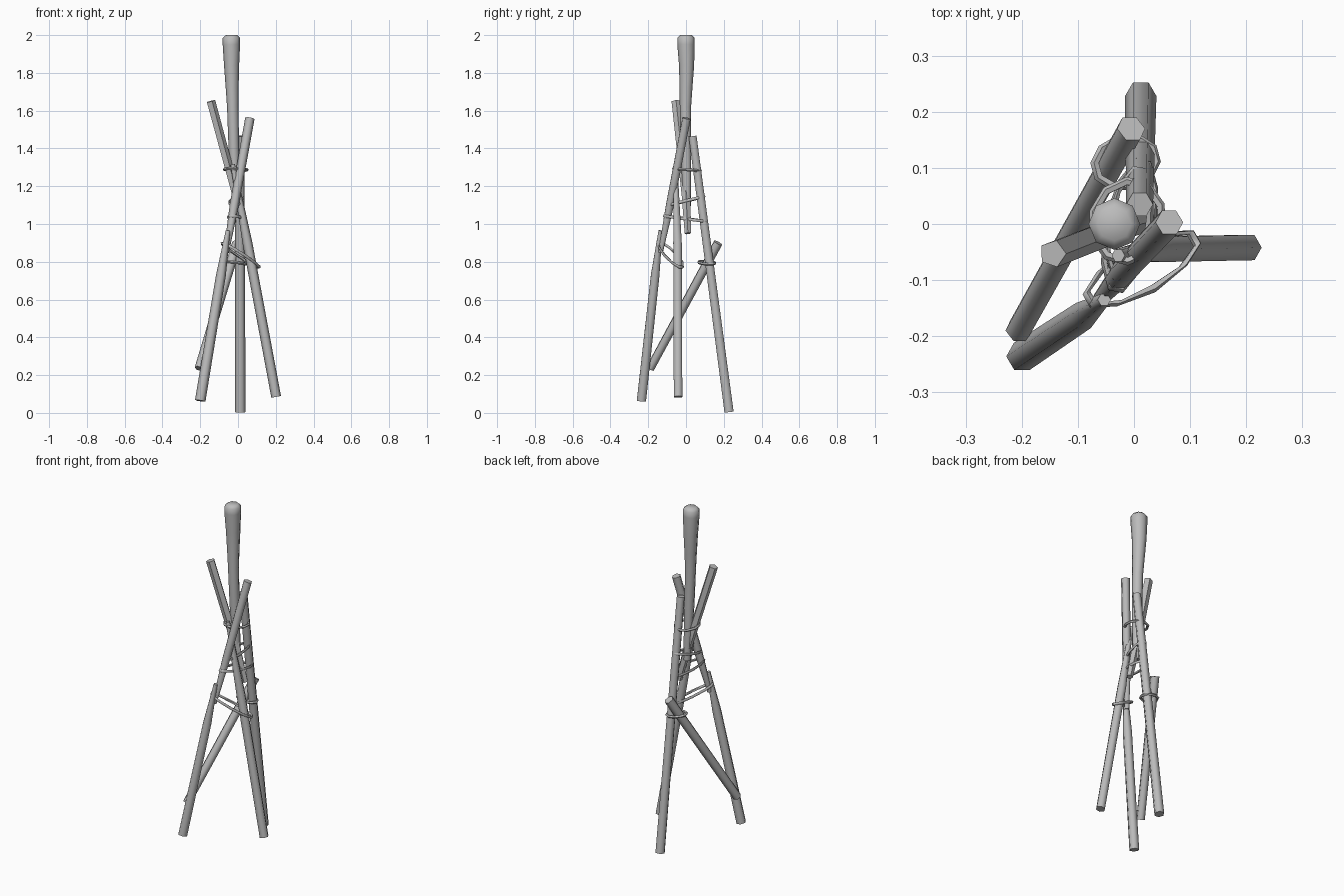
import bpy, math
from mathutils import Vector

cube = bpy.data.objects.get("Cube")
if cube:
    bpy.data.objects.remove(cube, do_unlink=True)

wood = bpy.data.materials.new("grey_wood")
wood.use_nodes = True
GREY = (0.5, 0.5, 0.5, 1)
wood.diffuse_color = GREY
wood.node_tree.nodes["Principled BSDF"].inputs["Base Color"].default_value = GREY


def finish(name, verts, faces):
    mesh = bpy.data.meshes.new(name)
    mesh.from_pydata(verts, [], faces)
    mesh.materials.append(wood)
    obj = bpy.data.objects.new(name, mesh)
    bpy.context.collection.objects.link(obj)
    bpy.ops.object.select_all(action='DESELECT')
    obj.select_set(True)
    bpy.context.view_layer.objects.active = obj
    bpy.ops.object.shade_smooth_by_angle(angle=math.radians(62))
    return obj


def pole(name, stations, sides=6, turn=0.0):
    """Faceted stick through (x, y, z, radius) stations, flat at both ends."""
    axis = (Vector(stations[-1][:3]) - Vector(stations[0][:3])).normalized()
    u = axis.cross(Vector((0, 1, 0))).normalized()
    v = axis.cross(u)
    verts = []
    for x, y, z, r in stations:
        for i in range(sides):
            a = turn + math.tau * i / sides
            verts.append(Vector((x, y, z)) + r * (u * math.cos(a) + v * math.sin(a)))
    faces = [list(range(sides))[::-1],
             list(range(len(verts) - sides, len(verts)))]
    for k in range(len(stations) - 1):
        for i in range(sides):
            j = (i + 1) % sides
            a, b = k * sides, (k + 1) * sides
            faces.append([a + i, a + j, b + j, b + i])
    return finish(name, verts, faces)


def lashing(name, centre, half_long, half_wide, heading, rise, thick=0.008):
    """Tilted oval ring of cord; rise is the height gained at the heading end."""
    c, h = Vector(centre), math.radians(heading)
    along = Vector((math.cos(h), math.sin(h), 0)) * half_long + Vector((0, 0, rise))
    across = Vector((-math.sin(h), math.cos(h), 0)) * half_wide
    n, m = 10, 5
    normal = along.cross(across).normalized()
    verts, faces = [], []
    for i in range(n):
        a = math.tau * (i + 0.5) / n
        offset = along * math.cos(a) + across * math.sin(a)
        out = offset.normalized()
        for k in range(m):
            b = math.tau * k / m
            verts.append(c + offset + thick * (out * math.cos(b) + normal * math.sin(b)))
            i2, k2 = (i + 1) % n, (k + 1) % m
            faces.append([i * m + k, i2 * m + k, i2 * m + k2, i * m + k2])
    return finish(name, verts, faces)


# Three legs, the front two tapering to thin tips
pole("back_leg", [(0.012, 0.228, 0.004, 0.028), (0.01, 0.035, 1.465, 0.024)])
pole("front_right_leg", [(-0.2, -0.236, 0.064, 0.028), (-0.09, -0.163, 0.73, 0.026),
                         (-0.053, -0.135, 0.965, 0.012)])
pole("front_left_leg", [(0.202, -0.042, 0.085, 0.026), (0.05, -0.045, 0.9, 0.026),
                        (-0.028, -0.056, 1.315, 0.012)])

# Upper sticks crossing over the lashings
pole("upper_left_stick", [(0.063, 0.003, 1.56, 0.025), (-0.02, -0.085, 1.1, 0.024),
                          (-0.062, -0.135, 0.85, 0.014)])
pole("upper_right_stick", [(-0.145, -0.053, 1.65, 0.025), (-0.01, 0.0, 1.15, 0.024),
                           (0.04, 0.01, 0.95, 0.018)], sides=5)

# Diagonal brace
pole("diagonal_brace", [(-0.206, -0.19, 0.235, 0.024), (-0.005, 0.17, 0.9, 0.026)])

# Central post with a swollen, softly rounded head
pole("central_post", [(-0.01, 0.005, 1.08, 0.02), (-0.022, 0.0, 1.4, 0.028),
                      (-0.028, -0.003, 1.62, 0.03), (-0.031, 0.0, 1.72, 0.034),
                      (-0.034, 0.003, 1.84, 0.04), (-0.035, 0.0, 1.95, 0.046),
                      (-0.035, 0.0, 1.985, 0.046), (-0.035, 0.0, 2.0, 0.03)], sides=8)

# Cord lashings
lashing("top_lashing", (-0.012, 0.005, 1.288), 0.072, 0.062, 75, -0.005)
lashing("upper_middle_lashing", (-0.008, 0.0, 1.122), 0.1, 0.035, 80, 0.024)
lashing("lower_middle_lashing", (-0.008, -0.003, 1.028), 0.118, 0.04, 78, -0.015)
lashing("front_lashing", (0.014, -0.08, 0.835), 0.113, 0.04, 30, -0.065)
lashing("back_lashing", (-0.015, 0.11, 0.795), 0.056, 0.043, 15, -0.008)
